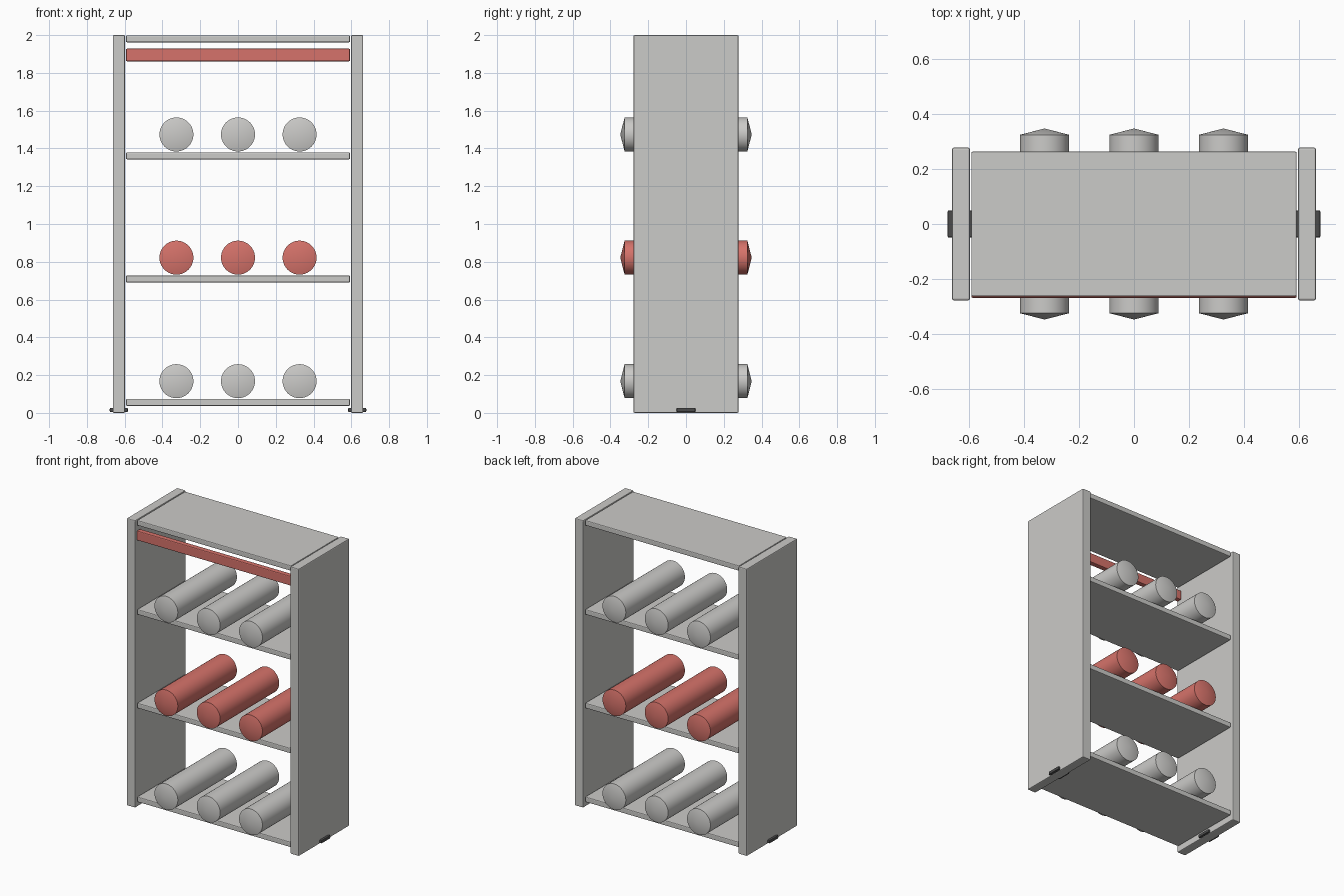
import bpy
import bmesh
import math
from mathutils import Matrix

if "Cube" in bpy.data.objects:
    bpy.data.objects.remove(bpy.data.objects["Cube"], do_unlink=True)


def material(name, rgb):
    mat = bpy.data.materials.new(name)
    mat.use_nodes = True
    color = (*rgb, 1)
    mat.diffuse_color = color
    mat.node_tree.nodes["Principled BSDF"].inputs["Base Color"].default_value = color
    return mat


grey = material("light grey", (0.6, 0.595, 0.58))
red = material("soft red", (0.67, 0.17, 0.145))
dark = material("dark grey", (0.07, 0.07, 0.07))


def finish(bm, name, mat):
    bmesh.ops.recalc_face_normals(bm, faces=bm.faces)
    mesh = bpy.data.meshes.new(name)
    bm.to_mesh(mesh)
    bm.free()
    mesh.materials.append(mat)
    obj = bpy.data.objects.new(name, mesh)
    bpy.context.collection.objects.link(obj)
    bpy.ops.object.select_all(action="DESELECT")
    obj.select_set(True)
    bpy.context.view_layer.objects.active = obj
    return obj


def board(name, mat, low, high, bevel=0.006):
    """Box between two corners with softened edges."""
    bm = bmesh.new()
    bmesh.ops.create_cube(bm, size=1)
    for v in bm.verts:
        v.co = [h if c > 0 else l for c, l, h in zip(v.co, low, high)]
    obj = finish(bm, name, mat)
    mod = obj.modifiers.new("soft edges", "BEVEL")
    mod.width = bevel
    mod.segments = 2
    return obj


def bottle(name, mat, x, z, radius=0.09, half=0.325, tip=0.023):
    """Cylinder lying along y with a shallow cone on each end."""
    bm = bmesh.new()
    bmesh.ops.create_cone(bm, cap_ends=True, cap_tris=False, segments=40,
                          radius1=radius, radius2=radius, depth=2 * half)
    for cap in [f for f in bm.faces if len(f.verts) > 4]:
        direction = cap.normal.copy()
        centre = bmesh.ops.poke(bm, faces=[cap])["verts"][0]
        centre.co += direction * tip
    turn = Matrix.Translation((x, 0, z)) @ Matrix.Rotation(math.pi / 2, 4, "X")
    bm.transform(turn)
    finish(bm, name, mat)
    bpy.ops.object.shade_smooth_by_angle(angle=math.radians(30))


# Side panels and the small pads through their lower edges
for side, s in (("left", 1), ("right", -1)):
    xs = sorted((s * 0.598, s * 0.663))
    board(side + "_panel", grey, (xs[0], -0.278, 0), (xs[1], 0.278, 2))
    xs = sorted((s * 0.583, s * 0.679))
    board(side + "_foot", dark, (xs[0], -0.05, 0.004), (xs[1], 0.05, 0.027))

# Shelves and top board
for name, top in (("lower_shelf", 0.074), ("middle_shelf", 0.727),
                  ("upper_shelf", 1.379), ("top_board", 1.999)):
    board(name, grey, (-0.593, -0.264, top - 0.037), (0.593, 0.264, top))

# Front rail below the top board
board("front_rail", red, (-0.593, -0.269, 1.861), (0.593, -0.232, 1.928))

# Three rows of bottles
for row, z, mat in (("lower", 0.168, grey), ("middle", 0.822, red),
                    ("upper", 1.474, grey)):
    for place, x in (("right", -0.326), ("centre", 0), ("left", 0.326)):
        bottle(f"{row}_{place}_bottle", mat, x, z)
